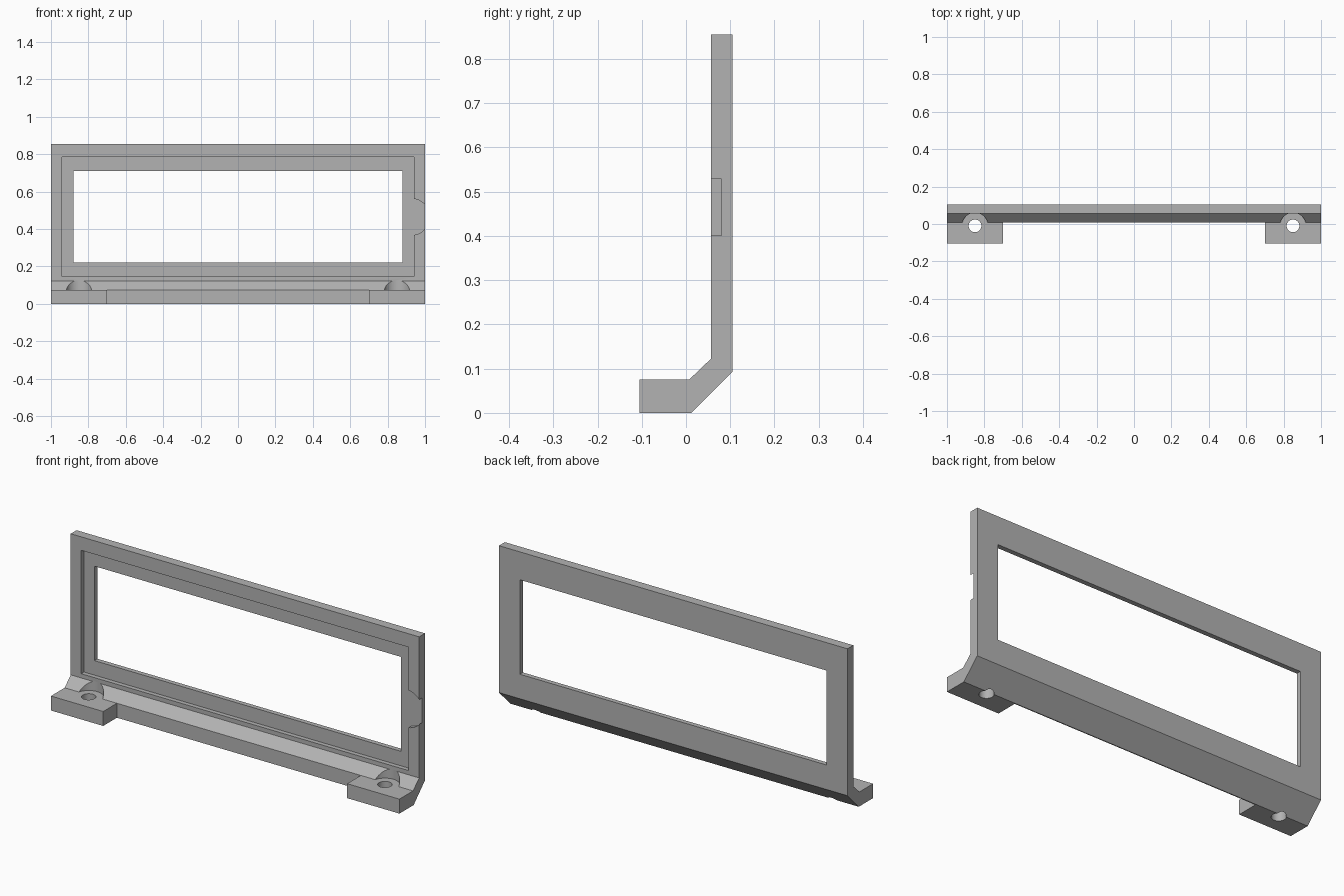
import bpy
import bmesh
from math import pi, radians
from mathutils import Matrix, Vector

cube = bpy.data.objects.get("Cube")
if cube:
    bpy.data.objects.remove(cube, do_unlink=True)

grey = bpy.data.materials.new("plain grey")
grey.use_nodes = True
COLOUR = (0.45, 0.45, 0.45, 1)
grey.diffuse_color = COLOUR
grey.node_tree.nodes["Principled BSDF"].inputs["Base Color"].default_value = COLOUR


def add_object(name, bm):
    bmesh.ops.recalc_face_normals(bm, faces=bm.faces)
    mesh = bpy.data.meshes.new(name)
    bm.to_mesh(mesh)
    bm.free()
    mesh.materials.append(grey)
    obj = bpy.data.objects.new(name, mesh)
    bpy.context.collection.objects.link(obj)
    return obj


def box(name, low, high):
    low, high = Vector(low), Vector(high)
    bm = bmesh.new()
    bmesh.ops.create_cube(bm, size=1, matrix=Matrix.Translation((low + high) / 2)
                          @ Matrix.Diagonal((*(high - low), 1)))
    return add_object(name, bm)


def cylinder(name, centre, radius, depth, axis="Z"):
    turn = Matrix.Rotation(pi / 2, 4, "X") if axis == "Y" else Matrix()
    bm = bmesh.new()
    bmesh.ops.create_cone(bm, cap_ends=True, segments=48, radius1=radius, radius2=radius,
                          depth=depth, matrix=Matrix.Translation(centre) @ turn)
    return add_object(name, bm)


# Side profile swept across the full width
FACE, FLOOR, FOOT_TOP, BEND = 0.057, 0.08, 0.075, 0.007
profile = [(-0.105, 0), (0.012, 0), (0.105, 0.093), (0.105, 0.855),
           (FACE, 0.855), (FACE, 0.123), (BEND, FOOT_TOP), (-0.105, FOOT_TOP)]
bm = bmesh.new()
side = bm.faces.new([bm.verts.new((-1, y, z)) for y, z in profile])
swept = bmesh.ops.extrude_face_region(bm, geom=[side])["geom"]
bmesh.ops.translate(bm, vec=(2, 0, 0),
                    verts=[v for v in swept if isinstance(v, bmesh.types.BMVert)])
frame = add_object("display_frame_bracket", bm)

# Gap between the feet, window and stepped recess
cutters = [
    box("foot_gap", (-0.70, -0.3, -0.1), (0.70, BEND, 0.3)),
    box("window_opening", (-0.88, -0.3, 0.22), (0.88, 0.3, 0.71)),
    box("recess", (-0.94, 0, 0.145), (0.94, FLOOR, 0.785)),
]
# Rounded side notches, screw holes and screw head clearances
for name, s in (("left", 1), ("right", -1)):
    cutters += [
        cylinder(name + "_notch", (s * 0.926, FLOOR / 2, 0.465), 0.098, FLOOR, "Y"),
        cylinder(name + "_screw_hole", (s * 0.85, -0.01, 0), 0.034, 0.4),
        cylinder(name + "_screw_clearance", (s * 0.85, -0.01, (FOOT_TOP + 0.125) / 2),
                 0.07, 0.125 - FOOT_TOP),
    ]

bpy.context.view_layer.objects.active = frame
for cutter in cutters:
    cutter.hide_render = True
    mod = frame.modifiers.new(cutter.name, "BOOLEAN")
    mod.operation = "DIFFERENCE"
    mod.solver = "EXACT"
    mod.object = cutter
    bpy.ops.object.modifier_apply(modifier=mod.name)
    bpy.data.objects.remove(cutter, do_unlink=True)

# Smooth the round cuts, keep the edges crisp
bpy.ops.object.select_all(action="DESELECT")
frame.select_set(True)
bpy.ops.object.shade_smooth_by_angle(angle=radians(30))
